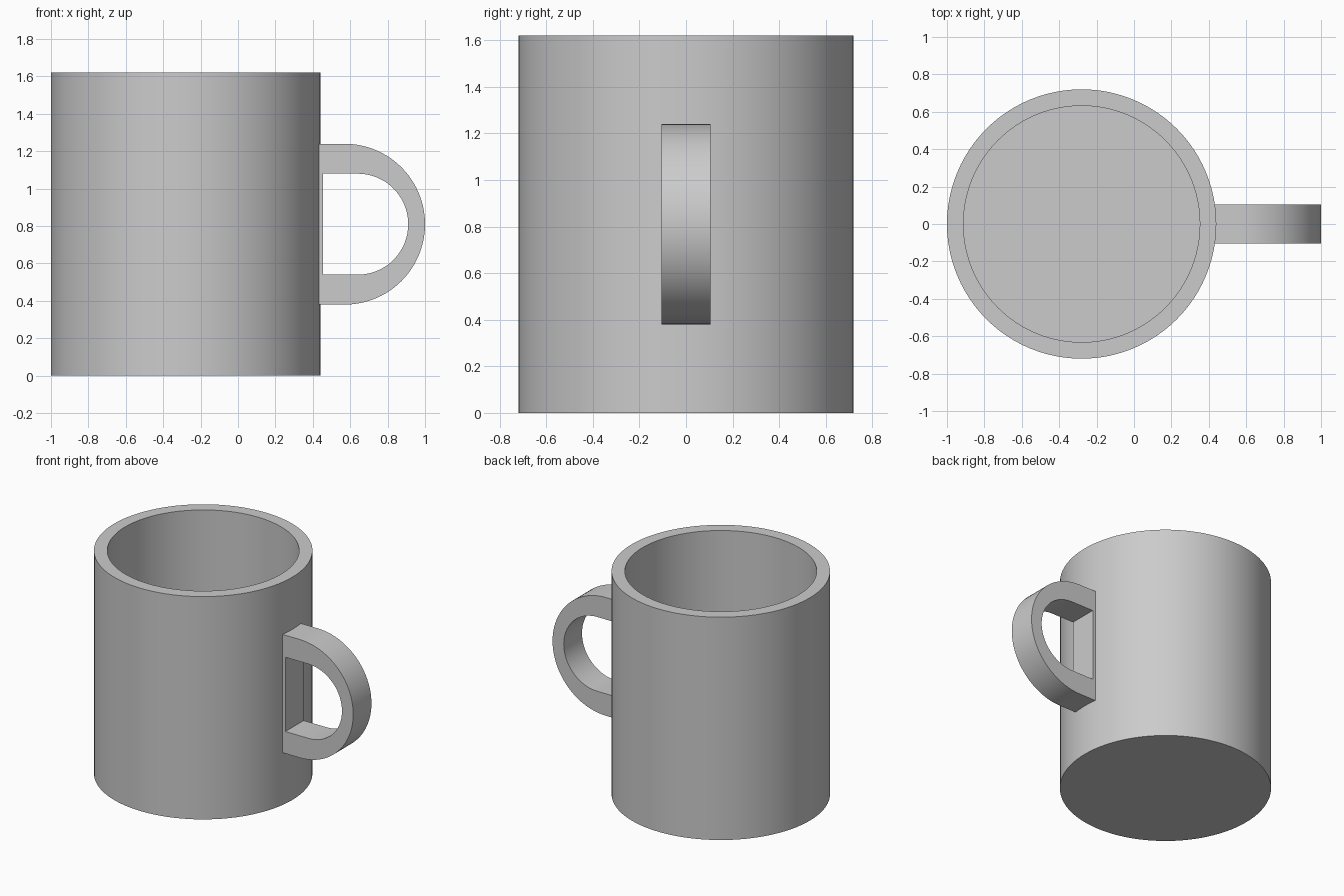
import bpy
import bmesh
from math import sin, cos, pi, radians

cube = bpy.data.objects.get("Cube")
if cube:
    bpy.data.objects.remove(cube, do_unlink=True)

# Single ceramic colour
grey = bpy.data.materials.new("light_grey")
grey.use_nodes = True
colour = (0.6, 0.6, 0.6, 1.0)
grey.diffuse_color = colour
grey.node_tree.nodes["Principled BSDF"].inputs["Base Color"].default_value = colour

CUP_X, RADIUS, INNER, HEIGHT, FLOOR = -0.28, 0.72, 0.632, 1.62, 0.09
MID_Z, HALF_WIDTH = 0.81, 0.105


def finish(name, bm):
    """Turn a bmesh into a named object, smooth with sharp edges kept."""
    bmesh.ops.recalc_face_normals(bm, faces=bm.faces)
    mesh = bpy.data.meshes.new(name)
    bm.to_mesh(mesh)
    bm.free()
    mesh.materials.append(grey)
    obj = bpy.data.objects.new(name, mesh)
    bpy.context.collection.objects.link(obj)
    bpy.ops.object.select_all(action='DESELECT')
    obj.select_set(True)
    bpy.context.view_layer.objects.active = obj
    bpy.ops.object.shade_smooth_by_angle(angle=radians(30))
    return obj


def cup(segments=96):
    """Hollow cylinder: rings from outer base, over the rim, to inner floor."""
    bm = bmesh.new()
    profile = [(RADIUS, 0), (RADIUS, HEIGHT), (INNER, HEIGHT), (INNER, FLOOR)]
    angles = [2 * pi * i / segments for i in range(segments)]
    rings = [[bm.verts.new((r * cos(a), r * sin(a), z)) for a in angles]
             for r, z in profile]
    for low, high in zip(rings, rings[1:]):
        for i in range(segments):
            j = (i + 1) % segments
            bm.faces.new((low[i], low[j], high[j], high[i]))
    bm.faces.new(rings[0])
    bm.faces.new(rings[-1])
    return finish("cup_body", bm)


def d_loop(bm, back_x, arc_x, radius, steps=40):
    """D-shaped loop: straight back, short arms and a half-circle front."""
    arc = [-pi / 2 + pi * i / steps for i in range(steps + 1)]
    points = [(back_x, -radius)]
    points += [(arc_x + radius * cos(a), radius * sin(a)) for a in arc]
    points.append((back_x, radius))
    return [bm.verts.new((x, -HALF_WIDTH, MID_Z + z)) for x, z in points]


def handle():
    """Flat D-shaped band, extruded across its width."""
    bm = bmesh.new()
    outer = d_loop(bm, 0.40, 0.57, 0.43)
    inner = d_loop(bm, 0.455, 0.64, 0.27)
    count = len(outer)
    for i in range(count):
        j = (i + 1) % count
        bm.faces.new((outer[i], outer[j], inner[j], inner[i]))
    side = bmesh.ops.extrude_face_region(bm, geom=bm.faces[:])
    moved = [v for v in side["geom"] if isinstance(v, bmesh.types.BMVert)]
    bmesh.ops.translate(bm, verts=moved, vec=(0, 2 * HALF_WIDTH, 0))
    return finish("handle", bm)


cup().location.x = CUP_X
handle()
